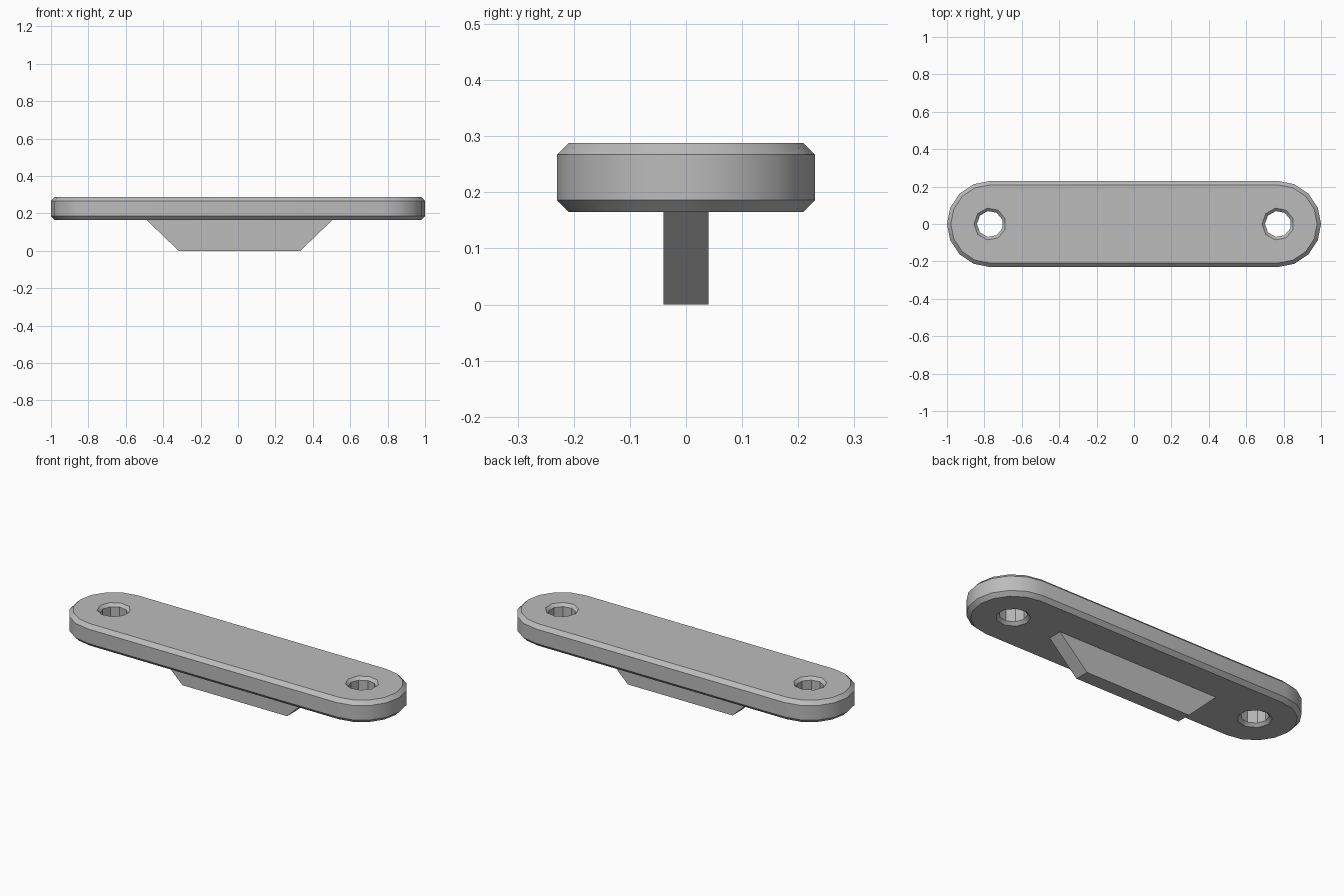
import bpy, bmesh
from math import sin, cos, pi, radians

cube = bpy.data.objects.get("Cube")
if cube:
    bpy.data.objects.remove(cube, do_unlink=True)

BOTTOM, TOP, CHAMFER = 0.165, 0.288, 0.021
END_X, END_R = 0.77, 0.23
HOLE_R, HOLE_SIDES = 0.086, 9

grey = bpy.data.materials.new("light grey")
grey.use_nodes = True
colour = (0.5, 0.5, 0.5, 1)
grey.diffuse_color = colour
grey.node_tree.nodes["Principled BSDF"].inputs["Base Color"].default_value = colour


def loft(name, rings):
    """Closed solid through a stack of rings with equal point counts."""
    bm = bmesh.new()
    loops = [[bm.verts.new(p) for p in ring] for ring in rings]
    n = len(loops[0])
    for a, b in zip(loops, loops[1:]):
        for i in range(n):
            j = (i + 1) % n
            bm.faces.new((a[i], a[j], b[j], b[i]))
    bm.faces.new(loops[0][::-1])
    bm.faces.new(loops[-1])
    bmesh.ops.recalc_face_normals(bm, faces=bm.faces)
    mesh = bpy.data.meshes.new(name)
    bm.to_mesh(mesh)
    bm.free()
    mesh.materials.append(grey)
    obj = bpy.data.objects.new(name, mesh)
    bpy.context.collection.objects.link(obj)
    return obj


def slot_ring(r, z, steps=8):
    """Outline with two straight sides and round ends."""
    ring = []
    for side in (1, -1):
        for i in range(steps + 1):
            a = -pi / 2 + pi * i / steps
            ring.append((side * (END_X + r * cos(a)), side * r * sin(a), z))
    return ring


def hole_ring(x, r, z):
    angles = [pi + 2 * pi * i / HOLE_SIDES for i in range(HOLE_SIDES)]
    return [(x + r * cos(a), r * sin(a), z) for a in angles]


# Chamfered plate
plate = loft("plate", [
    slot_ring(END_R - CHAMFER, BOTTOM),
    slot_ring(END_R, BOTTOM + CHAMFER),
    slot_ring(END_R, TOP - CHAMFER),
    slot_ring(END_R - CHAMFER, TOP)])

# Screw holes, flared at both ends
cutters = []
inner, over = HOLE_R - 0.016, 0.016
for x in (-END_X, END_X):
    cutter = loft("hole_cutter", [
        hole_ring(x, HOLE_R + over, BOTTOM - over),
        hole_ring(x, inner, BOTTOM + 0.016),
        hole_ring(x, inner, TOP - 0.016),
        hole_ring(x, HOLE_R + over, TOP + over)])
    cutter.hide_render = True
    mod = plate.modifiers.new("hole", "BOOLEAN")
    mod.operation = "DIFFERENCE"
    mod.solver = "EXACT"
    mod.object = cutter
    cutters.append(cutter)

# Bake the holes into the plate
cut_mesh = bpy.data.meshes.new_from_object(
    plate.evaluated_get(bpy.context.evaluated_depsgraph_get()))
plate.modifiers.clear()
plate.data = cut_mesh
for cutter in cutters:
    bpy.data.objects.remove(cutter, do_unlink=True)

# Tapered tab below the plate
profile = [(-0.317, 0), (0.333, 0), (0.51, BOTTOM + 0.005), (-0.494, BOTTOM + 0.005)]
tab = loft("tab", [[(x, y, z) for x, z in profile] for y in (-0.04, 0.04)])

# Smooth round ends, crisp chamfers
bpy.ops.object.select_all(action="DESELECT")
plate.select_set(True)
bpy.context.view_layer.objects.active = plate
bpy.ops.object.shade_smooth_by_angle(angle=radians(30))
